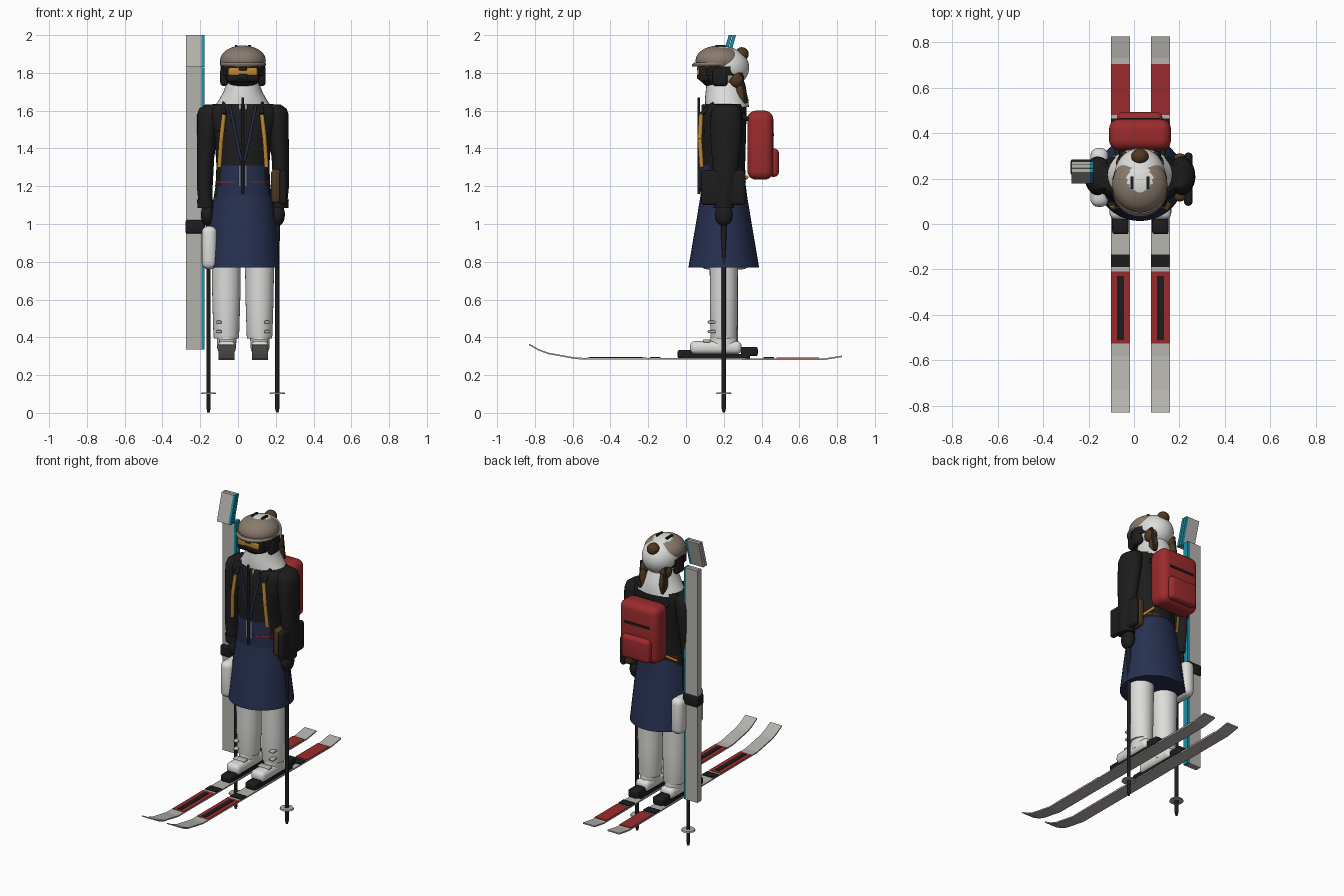
import bpy, bmesh, math
from mathutils import Vector, Matrix

cube = bpy.data.objects.get("Cube")
if cube:
    bpy.data.objects.remove(cube, do_unlink=True)

CX, CY = 0.026, 0.2   # body axis


def material(name, r, g, b):
    m = bpy.data.materials.new(name)
    m.use_nodes = True
    m.diffuse_color = (r, g, b, 1)
    m.node_tree.nodes["Principled BSDF"].inputs["Base Color"].default_value = (r, g, b, 1)
    return m


white = material("white", .72, .72, .7)
grey = material("light_grey", .46, .45, .42)
red = material("red", .33, .024, .026)
black = material("black", .012, .012, .012)
navy = material("navy", .02, .03, .08)
teal = material("teal", .01, .28, .38)
taupe = material("taupe", .25, .195, .15)
brown = material("brown", .08, .04, .014)
mustard = material("mustard", .5, .24, .03)


def finish(name, bm, mats, smooth=True):
    bmesh.ops.recalc_face_normals(bm, faces=bm.faces)
    me = bpy.data.meshes.new(name)
    bm.to_mesh(me)
    bm.free()
    ob = bpy.data.objects.new(name, me)
    bpy.context.collection.objects.link(ob)
    for m in mats if isinstance(mats, list) else [mats]:
        me.materials.append(m)
    if smooth:
        bpy.ops.object.select_all(action='DESELECT')
        ob.select_set(True)
        bpy.context.view_layer.objects.active = ob
        bpy.ops.object.shade_smooth_by_angle(angle=math.radians(40))
    return ob


def box(name, lo, hi, mat, round=0, segs=3):
    lo, hi = Vector(lo), Vector(hi)
    bm = bmesh.new()
    bmesh.ops.create_cube(bm, size=1)
    for v in bm.verts:
        v.co = (lo + hi) / 2 + v.co * (hi - lo)
    if round:
        bmesh.ops.bevel(bm, geom=bm.edges[:], offset=round, segments=segs,
                        profile=.5, affect='EDGES')
    return finish(name, bm, mat, round > 0)


def ball(name, centre, radii, mat):
    bm = bmesh.new()
    bmesh.ops.create_uvsphere(bm, u_segments=48, v_segments=32, radius=1)
    for v in bm.verts:
        v.co = Vector(centre) + v.co * Vector(radii)
    return finish(name, bm, mat)


def rod(name, a, b, r1, mat, r2=None, sides=12):
    a, b = Vector(a), Vector(b)
    d = b - a
    bm = bmesh.new()
    bmesh.ops.create_cone(bm, cap_ends=True, segments=sides, radius1=r1,
                          radius2=r1 if r2 is None else r2, depth=d.length)
    turn = d.to_track_quat('Z', 'Y').to_matrix().to_4x4()
    bm.transform(Matrix.Translation((a + b) / 2) @ turn)
    return finish(name, bm, mat)


def loft(name, rings, mat, sides=32):
    """Stack of ellipses: (z, centre x, centre y, radius x, radius y)."""
    bm = bmesh.new()
    loops = []
    for z, x, y, rx, ry in rings:
        loops.append([bm.verts.new((x + rx * math.cos(t * math.tau / sides),
                                    y + ry * math.sin(t * math.tau / sides), z))
                      for t in range(sides)])
    for p, q in zip(loops, loops[1:]):
        for i in range(sides):
            j = (i + 1) % sides
            bm.faces.new((p[i], p[j], q[j], q[i]))
    bm.faces.new(loops[0])
    bm.faces.new(loops[-1])
    return finish(name, bm, mat)


def paint(ob, rule):
    for p in ob.data.polygons:
        p.material_index = rule(p.center, p.normal)


# Skis, boots and legs
path = [(-.83, .358), (-.78, .33), (-.73, .311), (-.58, .284), (.73, .28), (.825, .295)]
for side, x in (("right", -.06), ("left", .116)):
    bm = bmesh.new()
    rows = [[bm.verts.new((x + dx, y, z + dz)) for dx, dz in
             ((-.042, 0), (.042, 0), (.042, .008), (-.042, .008))] for y, z in path]
    for p, q in zip(rows, rows[1:]):
        for i in range(4):
            bm.faces.new((p[i], p[(i + 1) % 4], q[(i + 1) % 4], q[i]))
    bm.faces.new(rows[0])
    bm.faces.new(rows[-1])
    finish(side + "_ski", bm, grey, False)
    for part, y0, y1, w, z, mat in (("front_panel", -.525, -.21, .041, .294, red),
                                    ("front_stripe", -.51, -.23, .015, .297, black),
                                    ("front_band", -.19, -.135, .041, .295, black),
                                    ("rear_band", .41, .465, .041, .295, black),
                                    ("rear_panel", .48, .705, .041, .293, red)):
        box(f"{side}_ski_{part}", (x - w, y0, z - .008), (x + w, y1, z), mat)
    box(side + "_binding_plate", (x - .034, -.02, .286), (x + .034, .34, .312), black)
    box(side + "_toe_binding", (x - .036, -.045, .288), (x + .036, .035, .333), black, .012)
    box(side + "_heel_binding", (x - .035, .29, .3), (x + .035, .38, .35), black, .012)
    box(side + "_boot_foot", (x - .048, .02, .311), (x + .048, .295, .38), white, .028, 4)
    loft(side + "_boot_cuff", [(.34, x, .2, .05, .075), (.42, x, .2, .052, .068)], white)
    s = -1 if x < 0 else 1
    lx = CX + s * .088
    loft(side + "_leg", [(.395, lx, .2, .065, .068), (.41, lx, .2, .068, .071),
                         (.6, lx, .2, .074, .073), (.8, lx, .2, .077, .075)], white)
    for z in (.43, .48):
        box(f"{side}_buckle", (lx + s * .04 - .015, .115, z - .008),
            (lx + s * .04 + .015, .16, z + .008), grey, .006)
    box(side + "_foot_buckle", (x - .04, .09, .372), (x + .04, .13, .388), grey, .006)

# Skirt and jacket body
loft("skirt", [(.77, CX, CY, .195, .187), (.8, CX, CY, .192, .182),
               (1, CX, CY, .175, .148), (1.14, CX, CY, .155, .125),
               (1.25, CX, CY, .13, .11)], navy, 40)
jacket = loft("jacket", [(1.12, CX, CY, .158, .122), (1.2, CX, .195, .145, .121),
                         (1.31, CX, .193, .14, .12), (1.45, CX, .195, .15, .122),
                         (1.57, CX, .2, .195, .12), (1.61, CX, .205, .195, .115),
                         (1.635, CX, .21, .16, .11)], [black, navy], 40)
paint(jacket, lambda c, n: int(c.z < 1.31 and n.y < -.6))
cord = loft("waist_cord", [(1.219, CX, .195, .1455, .122), (1.225, CX, .195, .1455, .122)],
            [red, navy], 40)
paint(cord, lambda c, n: int(abs(c.x - CX) < .045))
rod("jacket_zip", (CX, .068, 1.16), (CX, .068, 1.67), .007, black)
for s in (-1, 1):
    rod("lapel", (CX + s * .07, .09, 1.63), (CX + s * .008, .073, 1.33), .007, navy)
    rod("shirt_strip", (CX + s * .014, .093, 1.55), (CX + s * .016, .097, 1.635), .006, white)
    rod("lower_zip_edge", (CX + s * .016, .075, 1.2), (CX + s * .016, .075, 1.31), .004, white)
    rod("hip_strap", (CX + s * .09, .325, 1.25), (CX + s * .14, .255, 1.2), .009, mustard)
    x = CX + s * .1
    box("chest_pocket", (x - .045, .082, 1.487), (x + .015, .1, 1.497), black)
    # Pack straps over the shoulders
    points = [(s * .125, .083, 1.3), (s * .115, .073, 1.45), (s * .1, .08, 1.58),
              (s * .1, .15, 1.64), (s * .1, .34, 1.55)]
    for a, b in zip(points, points[1:]):
        rod("pack_strap", (CX + a[0], *a[1:]), (CX + b[0], *b[1:]), .012,
            mustard if b[1] < .1 else black)

# Arms, gloves and poles
for s, side in ((-1, "right"), (1, "left")):
    def at(dx):
        return CX + s * dx
    loft(side + "_arm", [(1.09, at(.197), .2, .036, .05), (1.2, at(.202), .205, .042, .06),
                         (1.35, at(.198), .21, .046, .073), (1.5, at(.187), .212, .055, .086),
                         (1.58, at(.18), .213, .062, .082), (1.61, at(.172), .213, .06, .074),
                         (1.632, at(.155), .213, .045, .055)], black, 24)
    loft(side + "_cuff", [(1.085, at(.197), .2, .043, .054), (1.13, at(.199), .2, .044, .056)],
         black, 24)
    ball(side + "_glove", (at(.188), .2, 1.05), (.034, .048, .06), black)
    px = at(.182)
    rod(side + "_pole", (px, .2, .02), (px, .2, 1.09), .0115, black)
    rod(side + "_pole_tip", (px, .2, .003), (px, .2, .03), .007, black, .0115)
    rod(side + "_pole_grip", (px, .2, .84), (px, .2, 1.08), .011, black, .018)
    rod(side + "_basket", (px, .2, .099), (px, .2, .107), .042, grey, .038, 20)

# Hip bags
box("left_pouch", (.175, .1, 1.11), (.228, .31, 1.29), brown, .02)
box("left_pouch_flap", (.22, .08, 1.1), (.258, .315, 1.285), black, .018)
box("right_hip_bag", (-.192, .075, .76), (-.112, .335, .99), white, .035, 4)

# Backpack
box("backpack", (-.11, .325, 1.235), (.163, .462, 1.6), red, .045, 5)
box("backpack_pocket", (-.075, .43, 1.25), (.125, .492, 1.4), red, .025, 4)
box("backpack_zip", (-.065, .458, 1.465), (.115, .466, 1.48), black)


# Carried pair of skis, with tips kicked back
def carried(name, x0, x1, mat):
    for i in range(2):
        y = .245 + i * .021
        box(name, (x0, y - .0095, .335), (x1, y + .0095, 1.828), mat)
        bm = bmesh.new()
        bmesh.ops.create_cube(bm, size=1)
        for v in bm.verts:
            top = v.co.z > 0
            v.co = Vector(((x0 + x1) / 2 + v.co.x * (x1 - x0),
                           (.235 if top else .187) + i * .021 + v.co.y * .018,
                           2 if top else 1.83))
        finish(name + "_tip", bm, mat, False)


carried("carried_ski", -.275, -.194, grey)
carried("carried_ski_edge", -.194, -.178, teal)
box("carry_strap", (-.279, .215, .95), (-.174, .285, 1.02), black, .01)

# Neck and head
loft("neck_scarf", [(1.62, CX, .218, .152, .115), (1.66, CX, .215, .125, .115),
                    (1.7, CX, .212, .103, .108), (1.75, CX, .205, .085, .095)], white)
ball("head", (CX, .212, 1.828), (.112, .122, .108), white)
ball("face_mask", (CX, .16, 1.785), (.093, .088, .068), black)
for s in (-1, 1):
    box("ear_pad", (CX + s * .1 - .02, .14, 1.73), (CX + s * .1 + .02, .22, 1.83), black, .018)

# Cap with white crown and back, slots and brim
cap = ball("cap", (CX, .175, 1.865), (.121, .124, .08), [taupe, white])
paint(cap, lambda c, n: int(c.y > .265 or math.hypot(c.x - CX, c.y - .197) < .056))
loft("cap_brim", [(1.834, CX, .15, .115, .118), (1.842, CX, .155, .122, .123),
                  (1.856, CX, .165, .12, .12)], taupe)
for s in (-1, 1):
    box("cap_slot", (CX + s * .035 - .007, .155, 1.93), (CX + s * .035 + .007, .21, 1.948), black)

# Goggles
loft("goggle_strap", [(1.785, CX, .19, .117, .118), (1.833, CX, .19, .119, .12)], black)
box("goggle_frame", (-.06, .068, 1.752), (.112, .125, 1.838), black, .018)
box("goggle_lens", (-.05, .062, 1.785), (.102, .082, 1.826), mustard, .009)
box("goggle_bridge", (.005, .058, 1.812), (.047, .08, 1.832), black, .006)
box("nose_guard", (.0, .059, 1.765), (.052, .08, 1.795), black, .008)

# Hair: bun and two tails
ball("hair_bun", (CX, .296, 1.9), (.038, .036, .036), brown)
for s in (-1, 1):
    ball("hair_side", (CX + s * .07, .268, 1.765), (.035, .04, .045), brown)
    ball("hair_tail", (CX + s * .07, .29, 1.69), (.024, .03, .08), brown)
    rod("helmet_strap", (CX + s * .085, .29, 1.8), (CX + s * .08, .318, 1.64), .01, black)
